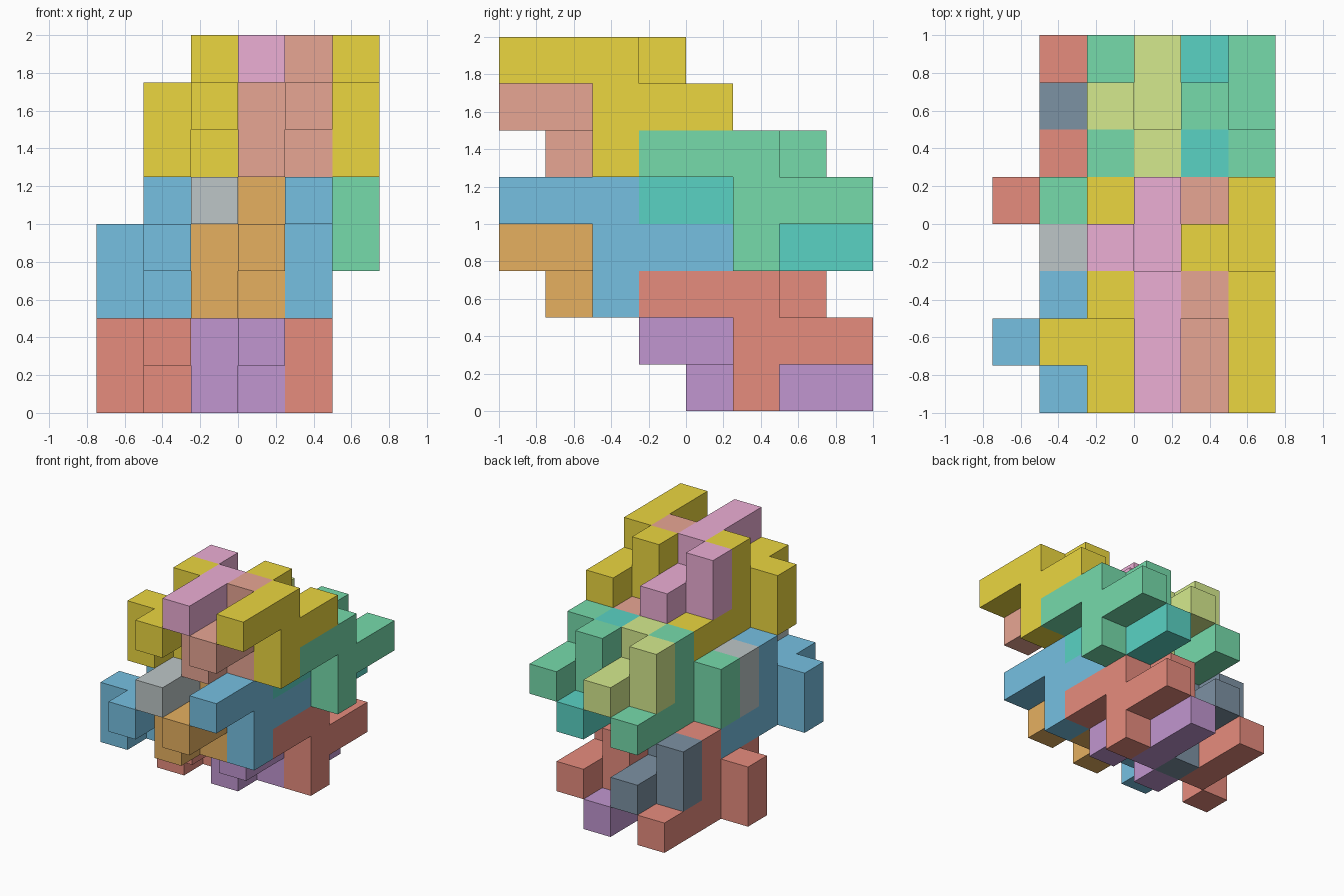
import bpy, bmesh
from mathutils import Vector

if "Cube" in bpy.data.objects:
    bpy.data.objects.remove(bpy.data.objects["Cube"])

CELL = 0.25
ORIGIN = Vector((-0.75, -1.0, 0.0))

# Nine-cube puzzle piece: flat (y, z) outline plus a two-cube side knob
PLATE = [(0, 2), (1, 2), (2, 2), (2, 1), (3, 1), (4, 1), (2, 0)]
KNOB = [(3, 1), (3, 2)]
PIECE = [(1, y, z) for y, z in PLATE] + [(0, y, z) for y, z in KNOB]
TURNED = [(x, 4 - y, 2 - z) for x, y, z in PIECE]   # half turn about x

# Cluster offsets in cells, with colours of the pieces from right to left
CLUSTERS = [
    ("upper_front", (1, 0, 5), ("yellow", "coral", "pink", "yellow")),
    ("upper_back", (1, 3, 3), ("green", "teal", "lime", "green")),
    ("lower_front", (0, 0, 2), ("blue", "orange", "grey", "blue")),
    ("lower_back", (0, 3, 0), ("red", "purple", "navy", "red")),
]
COLOURS = {
    "yellow": (212, 172, 13), "coral": (205, 97, 75), "pink": (214, 108, 170),
    "green": (46, 180, 104), "teal": (26, 165, 140), "lime": (170, 210, 68),
    "blue": (46, 134, 193), "orange": (202, 111, 30), "grey": (131, 145, 146),
    "red": (203, 67, 53), "purple": (136, 78, 160), "navy": (52, 73, 94),
}


def material(name):
    mat = bpy.data.materials.get(name)
    if mat is None:
        mat = bpy.data.materials.new(name)
        mat.diffuse_color = [c / 255 for c in COLOURS[name]] + [1]
        mat.use_nodes = True
        mat.node_tree.nodes["Principled BSDF"].inputs["Base Color"].default_value = mat.diffuse_color
    return mat


def add_piece(name, cells, offset, colour):
    """Skin a set of cubes: one square wherever a cube has no neighbour."""
    bm = bmesh.new()
    filled = set(cells)
    for cell in cells:
        for axis in range(3):
            for side in (-1, 1):
                step = [0, 0, 0]
                step[axis] = side
                if tuple(c + s for c, s in zip(cell, step)) in filled:
                    continue
                corners = []
                for u, v in ((0, 0), (1, 0), (1, 1), (0, 1))[::side]:
                    p = Vector(cell) + Vector(offset)
                    p[axis] += max(side, 0)
                    p[(axis + 1) % 3] += u
                    p[(axis + 2) % 3] += v
                    corners.append(bm.verts.new(ORIGIN + p * CELL))
                bm.faces.new(corners)
    bmesh.ops.remove_doubles(bm, verts=bm.verts, dist=0.001)
    # Join coplanar squares into clean flat faces
    bmesh.ops.dissolve_limit(bm, angle_limit=0.01, verts=bm.verts, edges=bm.edges)
    mesh = bpy.data.meshes.new(name)
    bm.to_mesh(mesh)
    bm.free()
    mesh.materials.append(material(colour))
    obj = bpy.data.objects.new(name, mesh)
    bpy.context.collection.objects.link(obj)


# Four interlocking pieces per cluster, alternating upright and turned
for label, (ox, oy, oz), colours in CLUSTERS:
    for n, colour in enumerate(colours):
        cells = TURNED if n % 2 else PIECE
        add_piece(f"{label}_piece_{n + 1}", cells, (ox + 3 - n, oy, oz), colour)
